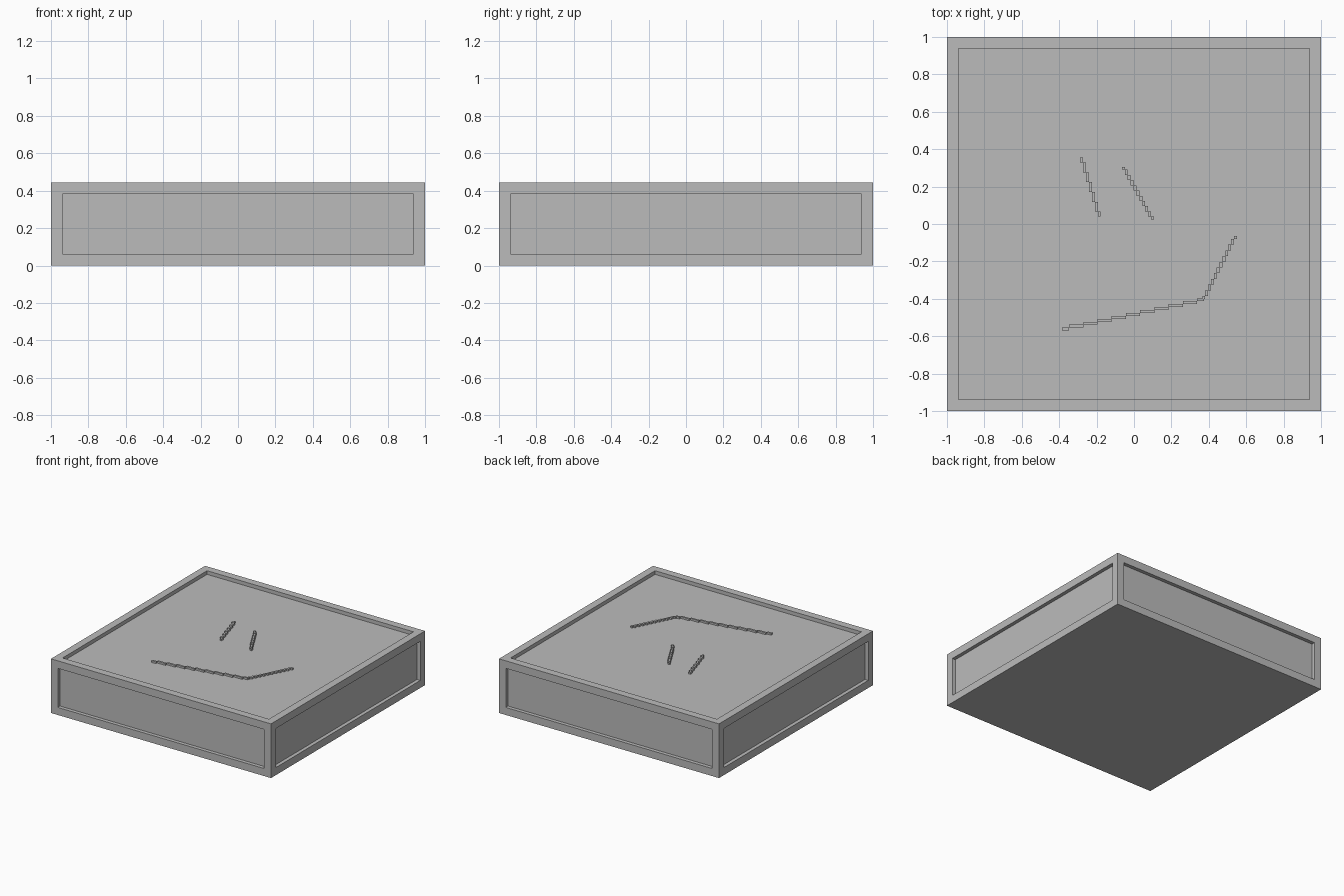
import bpy, bmesh
from mathutils import Matrix, Vector

if "Cube" in bpy.data.objects:
    bpy.data.objects.remove(bpy.data.objects["Cube"], do_unlink=True)

HEIGHT, BORDER, RECESS, RELIEF = 0.445, 0.062, 0.03, 0.015
FLOOR = HEIGHT - RECESS

grey = bpy.data.materials.new("plain_grey")
grey.use_nodes = True
grey.diffuse_color = (0.5, 0.5, 0.5, 1)
grey.node_tree.nodes["Principled BSDF"].inputs["Base Color"].default_value = (0.5, 0.5, 0.5, 1)


def finish(bm, name):
    mesh = bpy.data.meshes.new(name)
    bm.to_mesh(mesh)
    bm.free()
    mesh.materials.append(grey)
    obj = bpy.data.objects.new(name, mesh)
    bpy.context.collection.objects.link(obj)


def add_box(bm, low, high):
    low, high = Vector(low), Vector(high)
    size = Matrix.Diagonal((high - low).to_4d())
    size[3][3] = 1
    bmesh.ops.create_cube(bm, size=1, matrix=Matrix.Translation((low + high) / 2) @ size)


def stepped_stroke(name, start, end, count, along):
    """Raised line of straight runs, stepping sideways; the end runs are half length."""
    across = 1 - along
    step = (end[across] - start[across]) / count
    run = (end[along] - start[along]) / (count - 1)
    bm = bmesh.new()
    for i in range(count):
        a, b = [0, 0], [0, 0]
        a[across] = start[across] + i * step
        b[across] = a[across] + step
        a[along] = start[along] + max(i - 0.5, 0) * run
        b[along] = start[along] + min(i + 0.5, count - 1) * run
        low = [min(p) for p in zip(a, b)] + [FLOOR - 0.005]
        high = [max(p) for p in zip(a, b)] + [FLOOR + RELIEF]
        add_box(bm, low, high)
    finish(bm, name)


# Slab with a sunken panel on the top and on all four sides
bm = bmesh.new()
add_box(bm, (-1, -1, 0), (1, 1, HEIGHT))
bm.normal_update()
panels = [f for f in bm.faces if f.normal.z > -0.5]
bmesh.ops.inset_individual(bm, faces=panels, thickness=BORDER, use_even_offset=True)
bmesh.ops.inset_individual(bm, faces=panels, thickness=0, depth=-RECESS)
finish(bm, "framed_slab")

# Face drawn in stepped lines on the top panel
X, Y = 0, 1
stepped_stroke("left_eye_line", (-0.288, 0.355), (-0.178, 0.04), 7, Y)
stepped_stroke("right_eye_line", (-0.065, 0.305), (0.107, 0.025), 11, Y)
stepped_stroke("mouth_line", (-0.385, -0.57), (0.375, -0.397), 11, X)
stepped_stroke("mouth_corner_line", (0.365, -0.4), (0.55, -0.065), 12, Y)
